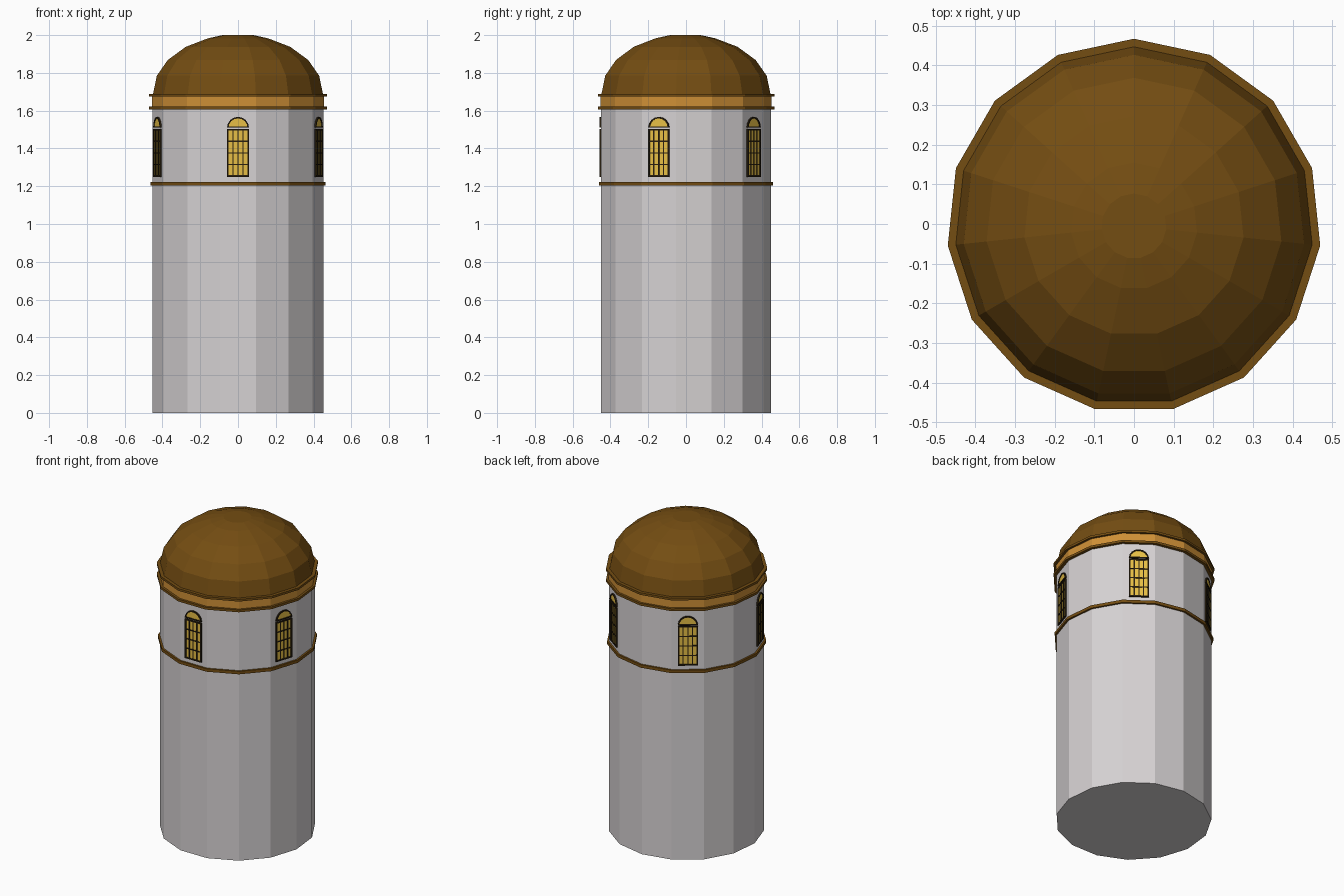
import bpy, bmesh, math

if "Cube" in bpy.data.objects:
    bpy.data.objects.remove(bpy.data.objects["Cube"])

SIDES = 15
CY = -0.005            # polygon centre, so that the bounding box is centred
WALL_R = 0.4545
APOTHEM = WALL_R * math.cos(math.pi / SIDES)


def material(name, srgb):
    m = bpy.data.materials.new(name)
    lin = [(c / 255 / 12.92) if c < 10 else ((c / 255 + 0.055) / 1.055) ** 2.4 for c in srgb]
    m.diffuse_color = (*lin, 1)
    m.use_nodes = True
    m.node_tree.nodes["Principled BSDF"].inputs["Base Color"].default_value = m.diffuse_color
    return m


WALL = material("pale_wall", (214, 210, 211))
BROWN = material("dome_brown", (116, 77, 18))
BAND = material("band_gold", (207, 144, 54))
PANE = material("window_yellow", (232, 192, 70))
FRAME = material("window_frame_dark", (40, 30, 14))


def finish(name, bm, mats):
    bmesh.ops.recalc_face_normals(bm, faces=bm.faces)
    me = bpy.data.meshes.new(name)
    bm.to_mesh(me)
    bm.free()
    for m in mats:
        me.materials.append(m)
    ob = bpy.data.objects.new(name, me)
    bpy.context.collection.objects.link(ob)
    return ob


def lathe(name, profile, mat):
    """Closed 15-sided solid from (radius, z) rings, one corner towards +y."""
    bm = bmesh.new()
    rings = []
    for r, z in profile:
        angles = [math.pi / 2 + 2 * math.pi * i / SIDES for i in range(SIDES)]
        rings.append([bm.verts.new((r * math.cos(a), CY + r * math.sin(a), z)) for a in angles])
    for lo, hi in zip(rings, rings[1:]):
        for i in range(SIDES):
            j = (i + 1) % SIDES
            bm.faces.new((lo[i], lo[j], hi[j], hi[i]))
    bm.faces.new(rings[0])
    bm.faces.new(rings[-1])
    return finish(name, bm, [mat])


# tower body, trim rings, band and dome
lathe("tower_wall", [(WALL_R, 0), (WALL_R, 1.615)], WALL)
lathe("sill_ring", [(0.466, 1.204), (0.466, 1.223)], BROWN)
lathe("lower_cornice_ring", [(0.4725, 1.606), (0.4725, 1.621)], BROWN)
lathe("cornice_band", [(0.458, 1.615), (0.458, 1.68)], BAND)
lathe("upper_cornice_ring", [(0.4725, 1.675), (0.4725, 1.689)], BROWN)
lathe("dome", [(0.453, 1.685), (0.432, 1.785), (0.374, 1.868), (0.278, 1.938),
               (0.160, 1.983), (0.082, 2.0)], BROWN)


# windows: thin plates on every third wall face
def plate(bm, angle, outline, depth, mat_index):
    """Extrude a (u, z) outline outwards from the wall face at this angle."""
    nx, ny = math.cos(angle), math.sin(angle)

    def ring(d):
        return [bm.verts.new((nx * d - ny * u, CY + ny * d + nx * u, z)) for u, z in outline]
    a, b = ring(APOTHEM - 0.002), ring(APOTHEM + depth)
    n = len(outline)
    faces = [bm.faces.new(a), bm.faces.new(b)]
    faces += [bm.faces.new((a[i], a[(i + 1) % n], b[(i + 1) % n], b[i])) for i in range(n)]
    for f in faces:
        f.material_index = mat_index


def rect(u0, u1, z0, z1):
    return [(u0, z0), (u1, z0), (u1, z1), (u0, z1)]


def arc(ru, rz, z, n=8):
    return [(ru * math.cos(math.pi * i / n), z + rz * math.sin(math.pi * i / n)) for i in range(n + 1)]


W, Z0, Z1, ZA = 0.058, 1.25, 1.503, 1.510
for k in range(5):
    ang = -math.pi / 2 + 2 * math.pi * k / 5
    bm = bmesh.new()
    # panes
    plate(bm, ang, rect(-W + 0.003, W - 0.003, Z0 + 0.003, Z1 - 0.003), 0.005, 0)
    plate(bm, ang, arc(W - 0.003, 0.053, ZA + 0.002), 0.005, 0)
    # outer frame and glazing bars
    for i in range(5):
        u = -W + 0.004 + i * (2 * W - 0.008) / 4
        h = 0.0042 if i in (0, 4) else 0.003
        plate(bm, ang, rect(u - h, u + h, Z0, Z1), 0.009, 1)
        z = Z0 + 0.004 + i * (Z1 - Z0 - 0.008) / 4
        plate(bm, ang, rect(-W, W, z - h, z + h), 0.0088, 1)
    # arched head frame
    plate(bm, ang, rect(-W, W, ZA, ZA + 0.007), 0.0088, 1)
    outer, inner = arc(W, 0.057, ZA), arc(W - 0.008, 0.049, ZA)
    for i in range(8):
        plate(bm, ang, [outer[i], outer[i + 1], inner[i + 1], inner[i]], 0.009, 1)
    finish(f"window_{k + 1}", bm, [PANE, FRAME])
